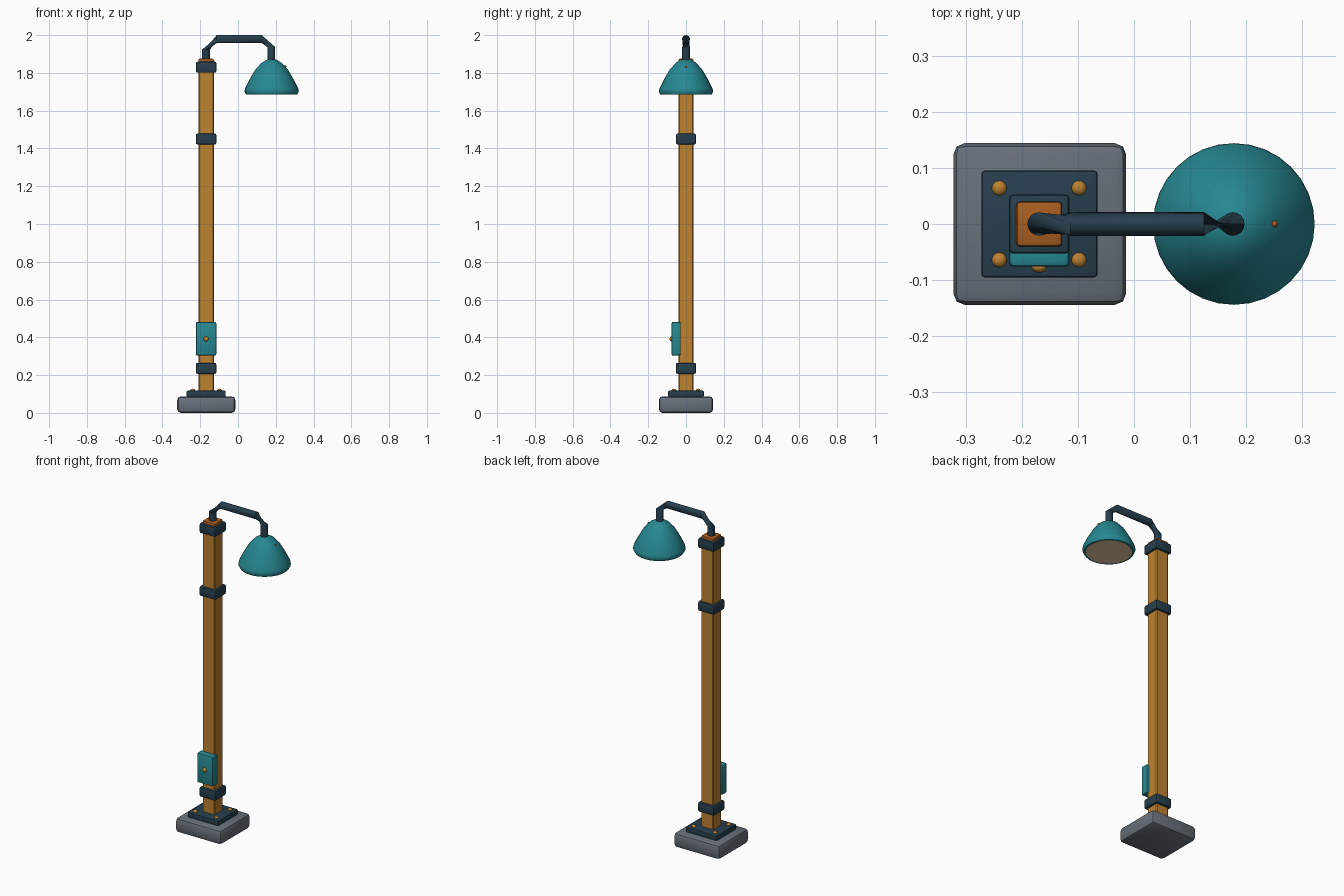
import bpy, bmesh, math
from mathutils import Vector

if "Cube" in bpy.data.objects:
    bpy.data.objects.remove(bpy.data.objects["Cube"])

def material(name, r, g, b):
    lin = [((c / 255 + 0.055) / 1.055) ** 2.4 if c > 10 else c / 3294 for c in (r, g, b)]
    m = bpy.data.materials.new(name)
    m.diffuse_color = (*lin, 1)
    m.use_nodes = True
    m.node_tree.nodes["Principled BSDF"].inputs["Base Color"].default_value = m.diffuse_color
    return m

STONE = material("grey stone", 104, 112, 122)
NAVY = material("dark navy metal", 38, 63, 77)
AMBER = material("amber wood", 190, 130, 48)
COPPER = material("copper", 168, 94, 32)
TEAL = material("teal enamel", 38, 136, 146)
CREAM = material("cream glass", 235, 205, 162)

PX = -0.169   # post axis
LX = 0.178    # lamp axis

def finish(name, bm, mat, angle=40):
    bmesh.ops.recalc_face_normals(bm, faces=bm.faces)
    me = bpy.data.meshes.new(name)
    bm.to_mesh(me)
    bm.free()
    me.materials.append(mat)
    ob = bpy.data.objects.new(name, me)
    bpy.context.collection.objects.link(ob)
    bpy.ops.object.select_all(action='DESELECT')
    ob.select_set(True)
    bpy.context.view_layer.objects.active = ob
    if angle:
        bpy.ops.object.shade_smooth_by_angle(angle=math.radians(angle))
    return ob

def box(name, mat, x, y, z, bevel, segments=2):
    """Bevelled block given by (min, max) on each axis."""
    bm = bmesh.new()
    bmesh.ops.create_cube(bm, size=1)
    for v in bm.verts:
        v.co = [(lo + hi) / 2 + c * (hi - lo) for c, (lo, hi) in zip(v.co, (x, y, z))]
    bmesh.ops.bevel(bm, geom=bm.edges[:], offset=bevel, segments=segments,
                    profile=0.5, affect='EDGES')
    return finish(name, bm, mat, 25)

def dome(name, mat, loc, radii):
    bm = bmesh.new()
    bmesh.ops.create_uvsphere(bm, u_segments=16, v_segments=8, radius=1)
    bmesh.ops.scale(bm, vec=radii, verts=bm.verts)
    bmesh.ops.translate(bm, vec=loc, verts=bm.verts)
    return finish(name, bm, mat)

def lathe(name, mat, profile, x, steps=32):
    bm = bmesh.new()
    vs = [bm.verts.new((r, 0, z)) for r, z in profile]
    es = [bm.edges.new(p) for p in zip(vs, vs[1:])]
    bmesh.ops.spin(bm, geom=vs + es, cent=(0, 0, 0), axis=(0, 0, 1),
                   angle=math.tau, steps=steps)
    bmesh.ops.remove_doubles(bm, verts=bm.verts, dist=1e-5)
    bmesh.ops.translate(bm, vec=(x, 0, 0), verts=bm.verts)
    return finish(name, bm, mat, 50)

# Foot: stone block, metal plate and four bolts
box("base_block", STONE, (-0.322, -0.014), (-0.144, 0.144), (0, 0.088), 0.02)
box("base_plate", NAVY, (-0.272, -0.065), (-0.095, 0.095), (0.085, 0.118), 0.006)
for sx in (-1, 1):
    for sy in (-1, 1):
        dome("base_bolt", AMBER, (PX + sx * 0.071, sy * 0.064, 0.117), (0.0135, 0.0135, 0.011))

# Post, cap and clamping collars
box("post", AMBER, (PX - 0.041, PX + 0.041), (-0.04, 0.04), (0.11, 1.86), 0.005, 1)
box("post_cap", COPPER, (PX - 0.041, PX + 0.041), (-0.04, 0.04), (1.845, 1.875), 0.007)
for z in (0.236, 1.45, 1.83):
    box("collar", NAVY, (PX - 0.054, PX + 0.054), (-0.053, 0.053), (z - 0.029, z + 0.029), 0.008)

# Control box with a knob on the front
box("control_box", TEAL, (PX - 0.054, PX + 0.054), (-0.076, -0.028), (0.303, 0.482), 0.008)
dome("control_knob", AMBER, (PX, -0.077, 0.392), (0.0135, 0.01, 0.0135))

# Bent arm: rings of (centre, first axis, second axis), with twisted elbows
X, Y, Z = Vector((1, 0, 0)), Vector((0, 1, 0)), Vector((0, 0, 1))
rings = [((PX, 1.865), X, Y), ((PX, 1.925), X, Y),
         ((-0.113, 1.979), Y, Z), ((0.125, 1.979), Y, Z),
         ((LX - 0.002, 1.937), -Y, X), ((LX - 0.002, 1.86), -Y, X)]
N, R = 16, 0.021
bm = bmesh.new()
loops = []
for (x, z), u, w in rings:
    c = Vector((x, 0, z))
    loops.append([bm.verts.new(c + R * (u * math.cos(a) + w * math.sin(a)))
                  for a in (math.tau * i / N for i in range(N))])
for a, b in zip(loops, loops[1:]):
    for i in range(N):
        j = (i + 1) % N
        bm.faces.new((a[i], a[j], b[j], b[i]))
bm.faces.new(loops[0])
bm.faces.new(loops[-1])
finish("arm", bm, NAVY, 50)

# Lamp shade, diffuser and small rivet
lathe("lamp_shade", TEAL, [(0, 1.874), (0.025, 1.87), (0.055, 1.852), (0.088, 1.815),
                           (0.115, 1.768), (0.141, 1.716), (0.144, 1.701), (0.136, 1.686),
                           (0.126, 1.686), (0.122, 1.692), (0, 1.692)], LX)
lathe("diffuser", CREAM, [(0, 1.694), (0.126, 1.694), (0.126, 1.685), (0, 1.685)], LX)
dome("shade_rivet", COPPER, (0.25, 0, 1.833), (0.006, 0.006, 0.006))
